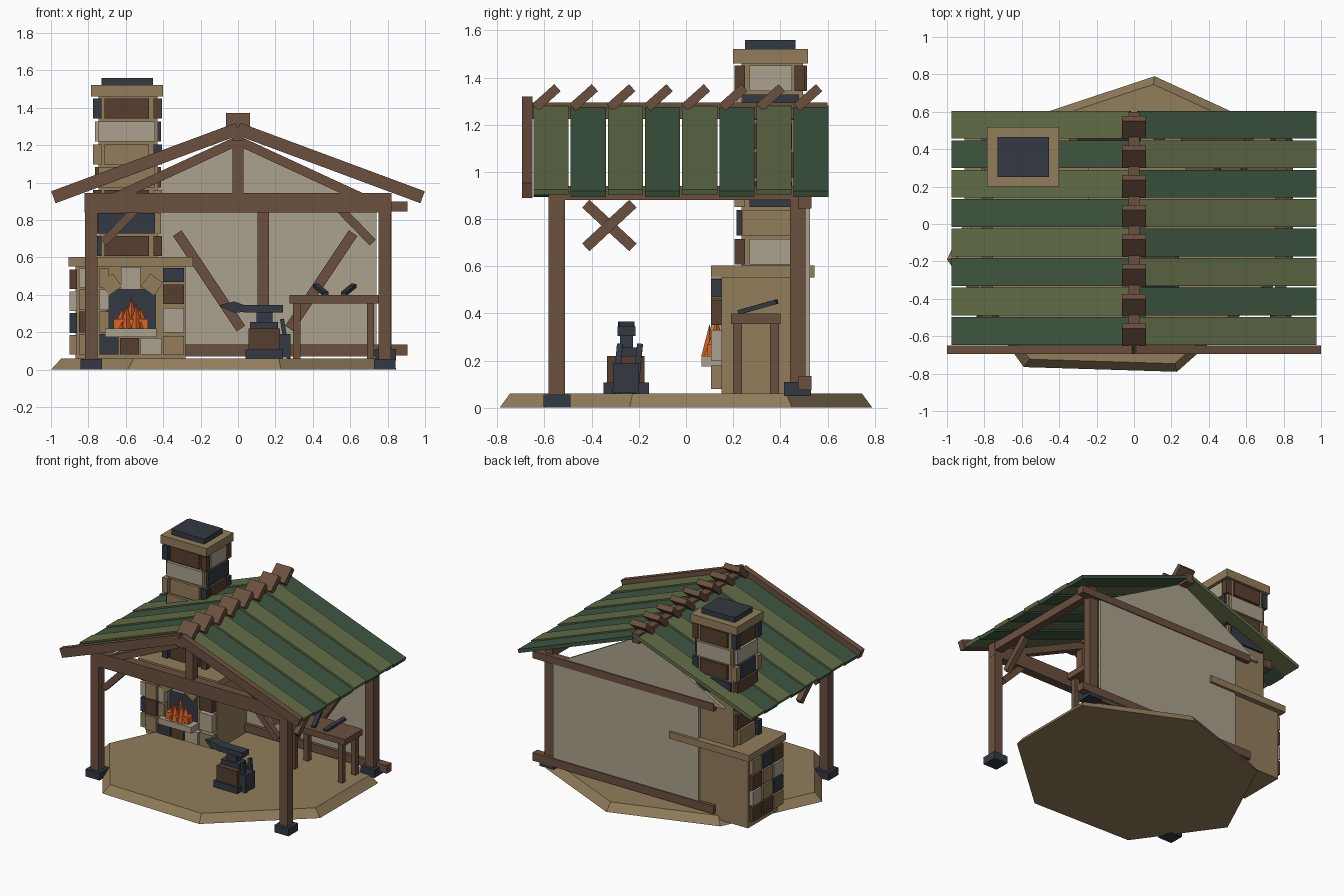
import bpy, bmesh, math
from mathutils import Matrix, Vector

if "Cube" in bpy.data.objects:
    bpy.data.objects.remove(bpy.data.objects["Cube"])


def lin(h):
    out = []
    for i in (0, 2, 4):
        c = int(h[i:i + 2], 16) / 255
        out.append(c / 12.92 if c < 0.04045 else ((c + 0.055) / 1.055) ** 2.4)
    return (*out, 1)


MATS = {}
for key, name, col in [
        ("tan", "tan stone", "927D5B"), ("wood", "timber", "6B503E"),
        ("dark", "dark brown", "573F2F"), ("pale", "pale plaster", "ABA28E"),
        ("slate", "slate iron", "333A43"), ("olive", "olive plank", "616D47"),
        ("green", "green plank", "3E5640"), ("fire", "flame orange", "DC6426")]:
    MATS[key] = bpy.data.materials.new(name)
    MATS[key].diffuse_color = lin(col)


def obj(name, bm, mat):
    bmesh.ops.recalc_face_normals(bm, faces=bm.faces)
    me = bpy.data.meshes.new(name)
    bm.to_mesh(me)
    bm.free()
    me.materials.append(MATS[mat])
    o = bpy.data.objects.new(name, me)
    bpy.context.collection.objects.link(o)
    return o


def box(name, x0, x1, y0, y1, z0, z1, mat):
    bm = bmesh.new()
    m = Matrix.Translation(((x0 + x1) / 2, (y0 + y1) / 2, (z0 + z1) / 2))
    bmesh.ops.create_cube(bm, size=1, matrix=m @ Matrix.Diagonal((x1 - x0, y1 - y0, z1 - z0, 1)))
    return obj(name, bm, mat)


def beam(name, a, b, wide, thick, mat, side=(0, 1, 0)):
    """Square bar from a to b; wide is measured along side."""
    a, b = Vector(a), Vector(b)
    d = (b - a).normalized()
    u = Vector(side).cross(d).normalized()
    s = d.cross(u)
    rot = Matrix((u, s, d)).transposed().to_4x4()
    bm = bmesh.new()
    bmesh.ops.create_cube(bm, size=1, matrix=Matrix.Translation((a + b) / 2) @ rot
                          @ Matrix.Diagonal((thick, wide, (b - a).length, 1)))
    return obj(name, bm, mat)


def loft(name, rings, mat):
    """Skin between rings of equal vertex count, capped at both ends."""
    bm = bmesh.new()
    vs = [[bm.verts.new(p) for p in r] for r in rings]
    n = len(vs[0])
    for r, q in zip(vs, vs[1:]):
        for i in range(n):
            bm.faces.new((r[i], r[(i + 1) % n], q[(i + 1) % n], q[i]))
    bm.faces.new(vs[0])
    bm.faces.new(vs[-1])
    return obj(name, bm, mat)


# Ground slab
G = [(-1, -.19), (-.59, -.765), (.23, -.79), (.85, -.24), (.85, .45), (.11, .79), (-.66, .535)]
loft("ground_slab", [[(x, y, 0) for x, y in G],
                     [(x * .945, y * .945, .06) for x, y in G]], "tan")

# Posts, footings and side plates
for s in (-1, 1):
    x = s * .785
    box("front_post", x - .034, x + .034, -.582, -.514, .05, .88, "wood")
    box("front_footing", x - .058, x + .058, -.605, -.49, 0, .056, "slate")
    box("side_plate", x - .03, x + .03, -.58, .505, .88, .94, "wood")
    beam("front_brace", (s * .72, -.55, .68), (s * .54, -.55, .865), .04, .045, "wood")
    beam("side_brace", (x, -.325 - s * .1, .68), (x, -.325 + s * .1, .865),
         .04, .045, "wood", (1, 0, 0))
    # Gable rafters and barge boards
    beam("truss_rafter", (0, -.55, 1.225), (s * .66, -.55, .92), .06, .05, "wood")
    beam("barge_board", (0, -.673, 1.288), (s * .987, -.673, .922), .045, .068, "wood")
    # Roof planks in alternating colours
    for i in range(8):
        y = -.572 + i * .1575
        odd = (i + (s < 0)) % 2
        dz = -.008 if odd else 0
        beam("roof_plank", (s * .02, y, 1.27 + dz), (s * .972, y, .914 + dz),
             .149, .026, "green" if odd else "olive")
box("rear_post", .75, .82, .44, .507, .06, .88, "wood")
box("rear_footing", .73, .845, .415, .53, .05, .11, "slate")

# Front truss and ridge
box("tie_beam", -.82, .82, -.583, -.517, .84, .945, "wood")
box("king_post", -.03, .03, -.58, -.52, .94, 1.26, "wood")
box("ridge_beam", -.03, .03, -.69, .6, 1.225, 1.295, "wood")
for i in range(8):
    y = -.592 + i * .1585
    beam("ridge_cap", (0, y - .047, 1.273), (0, y + .047, 1.357), .13, .04, "wood", (1, 0, 0))

# Rear wall with its timber frame
box("rear_wall", -.47, .74, .5, .525, .07, .885, "pale")
loft("rear_gable", [[(-.68, y, .88), (.68, y, .88), (0, y, 1.25)] for y in (.5, .522)], "pale")
box("rear_top_beam", -.6, .905, .475, .532, .845, .9, "wood")
box("rear_sill_beam", -.6, .905, .475, .532, .075, .135, "wood")
box("wall_stud", .105, .165, .45, .505, .13, .85, "wood")
beam("wall_brace", (-.325, .47, .73), (.015, .47, .22), .05, .055, "wood")
beam("wall_brace", (.615, .47, .73), (.275, .47, .22), .05, .055, "wood")

# Fireplace base: back body plus side cheeks around an open hearth
box("hearth_back", -.87, -.28, .2, .507, .03, .56, "tan")
box("hearth_cheek", -.87, -.7, .15, .21, .03, .56, "tan")
box("hearth_cheek", -.44, -.28, .15, .21, .03, .56, "tan")
box("hearth_lintel", -.71, -.43, .15, .21, .43, .56, "tan")
box("hearth_floor", -.71, -.43, .15, .21, .03, .2, "tan")
box("hearth_soot", -.7, -.44, .192, .2, .2, .43, "slate")
box("mantel", -.905, -.24, .105, .545, .552, .602, "tan")
box("hearth_sill", -.71, -.435, .065, .16, .175, .22, "pale")

# Hearth facing stones
for x0, x1, stones in [
        (-.85, -.755, [(.08, .19, "tan"), (.2, .31, "dark"), (.32, .43, "tan"), (.44, .54, "pale")]),
        (-.74, -.64, [(.08, .19, "slate"), (.2, .31, "tan"), (.32, .43, "pale"), (.44, .54, "tan")]),
        (-.40, -.29, [(.08, .18, "tan"), (.2, .33, "pale"), (.35, .455, "dark"), (.47, .545, "slate")]),
        (-.63, -.53, [(.08, .17, "dark")]), (-.52, -.41, [(.08, .17, "pale")]),
        (-.625, -.52, [(.43, .55, "pale")])]:
    for z0, z1, m in stones:
        a = x0 if x0 != -.74 or z0 < .2 else -.74
        b = x1 if x0 != -.74 or z0 < .2 else -.69
        box("hearth_stone", a, b, .107, .155, z0, z1, m)
for s in (-1, 1):
    beam("arch_stone", (-.57 + s * .145, .13, .43), (-.57 + s * .075, .13, .48), .05, .085, "tan")

# Stones on the outer side of the fireplace
cols = ["tan", "pale", "slate", "dark", "pale", "tan", "dark"]
for c in range(3):
    for r in range(4):
        y, z = .13 + c * .125, .08 + r * .117
        box("side_stone", -.9, -.86, y, y + .11, z, z + .105, cols[(c * 3 + r * 2) % 7])

# Fire
for x, y, z, r in [(-.57, .13, .385, .045), (-.62, .12, .33, .045), (-.52, .12, .335, .045),
                   (-.595, .1, .35, .035), (-.545, .1, .355, .035)]:
    bm = bmesh.new()
    bmesh.ops.create_cone(bm, cap_ends=True, segments=4, radius1=r, radius2=0, depth=z - .22,
                          matrix=Matrix.Translation((x, y, (z + .22) / 2)))
    obj("flame", bm, "fire")
box("ember_bed", -.665, -.48, .09, .15, .218, .27, "fire")

# Chimney stack with stones on every face
box("chimney_core", -.745, -.43, .235, .497, .55, 1.47, "tan")
front = ["dark", "slate", "dark", "tan", "tan", "pale", "dark"]
right = ["pale", "tan", "slate", "dark", "dark", "slate", "pale"]
left = ["tan", "dark", "pale", "dark", "slate", "pale", "dark"]
for i in range(7):
    z0 = .607 + i * .1225
    z1 = z0 + .108
    w = .03 if i % 2 else 0
    box("chimney_stone", -.715 - w, -.475 + w, .215, .24, z0, z1, front[i])
    box("chimney_stone", -.44, -.412, .27 - w, .45 + w, z0, z1, right[i])
    box("chimney_stone", -.765, -.74, .27 - w, .45 + w, z0, z1, left[i])
    if i > 2:
        box("chimney_stone", -.7 - w, -.475 + w, .49, .512, z0, z1, left[-i])
    if i % 2 == 0:
        for x in (-.775, -.452):
            for y in (.205, .46):
                if y < .3 or i > 2:
                    box("corner_stone", x, x + .045, y, y + .045, z0, z1,
                        ["slate", "dark", "tan"][(i // 2 + (x > -.5)) % 3])
box("chimney_cap", -.785, -.4, .2, .518, 1.46, 1.522, "tan")
box("chimney_slate", -.73, -.455, .25, .465, 1.52, 1.56, "slate")

# Anvil on its stump
box("stump", .055, .225, -.335, -.175, .06, .22, "dark")
box("stump_band", .04, .24, -.35, -.157, .055, .108, "slate")
box("anvil_foot", .065, .215, -.295, -.21, .22, .255, "slate")
box("anvil_waist", .1, .185, -.28, -.225, .25, .31, "slate")
box("anvil_body", .03, .24, -.29, -.215, .305, .345, "slate")
loft("anvil_horn", [[(x, -.2525 - h, c - v), (x, -.2525 + h, c - v), (x, -.2525 + h, c + v),
                     (x, -.2525 - h, c + v)]
                    for x, h, v, c in [(.035, .03, .018, .327), (-.02, .035, .03, .335),
                                       (-.095, .004, .004, .342)]], "slate")

# Tongs and hammer leaning on the stump
for y in (-.3, -.215):
    beam("leaning_tool", (.27, y, .06), (.235, y + .02, .27), .025, .022, "slate")
box("tool_head", .225, .28, -.31, -.2, .065, .19, "slate")

# Work bench
box("bench_top", .275, .757, .19, .4, .355, .4, "wood")
for x0, x1 in ((.295, .333), (.69, .728)):
    for y in (.2, .357):
        box("bench_leg", x0, x1, y, y + .038, .05, .36, "wood")
beam("bench_tool", (.47, .225, .405), (.415, .385, .45), .03, .02, "slate", (1, 0, 0))
beam("bench_tool", (.565, .225, .405), (.62, .385, .45), .03, .02, "slate", (1, 0, 0))

for m in bpy.data.materials:
    if m.users and not m.is_grease_pencil:
        m.use_nodes = True
        m.node_tree.nodes["Principled BSDF"].inputs["Base Color"].default_value = m.diffuse_color
